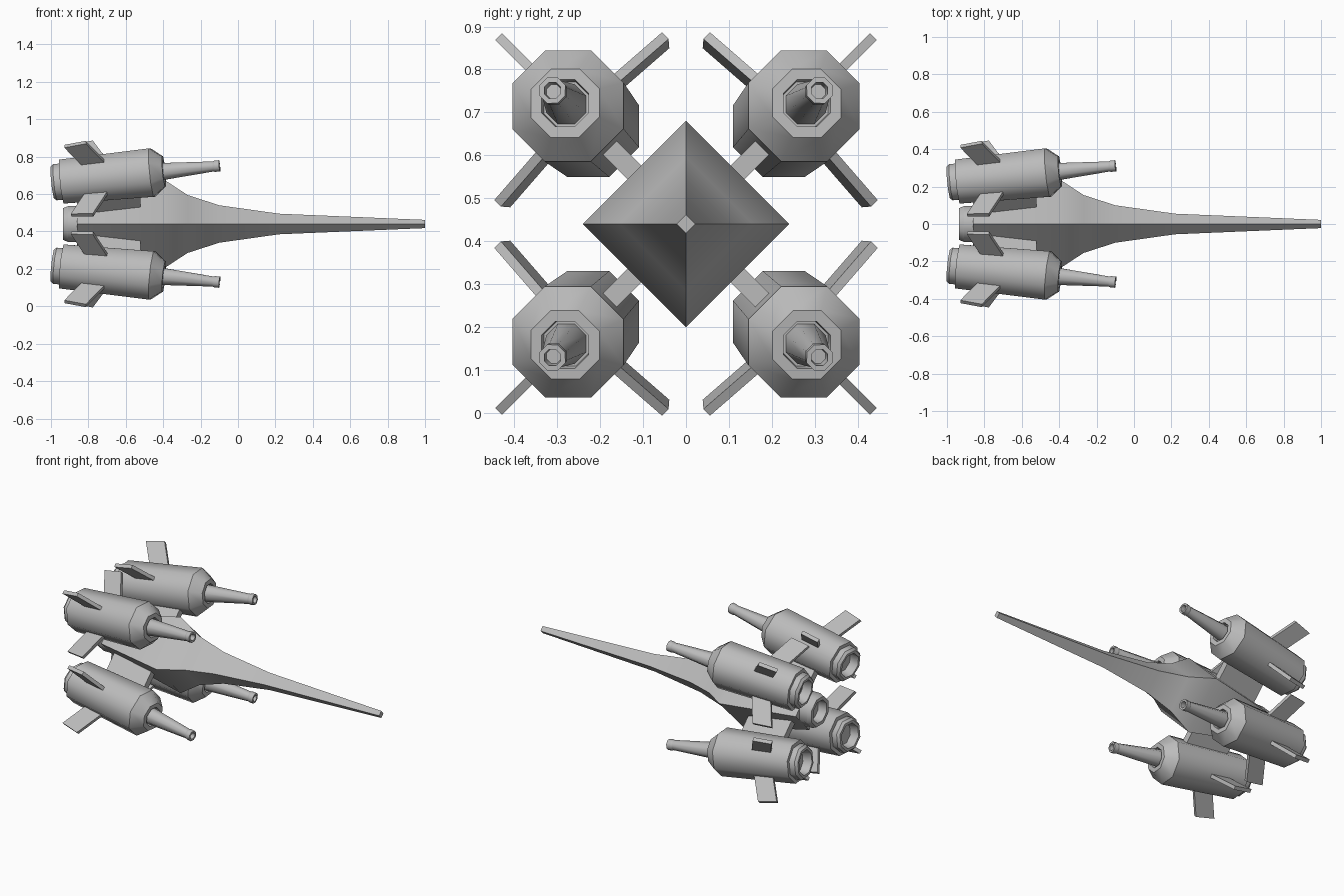
import bpy, bmesh, math
from mathutils import Matrix, Vector

old = bpy.data.objects.get("Cube")
if old:
    bpy.data.objects.remove(old, do_unlink=True)

grey = bpy.data.materials.new("hull grey")
grey.use_nodes = True
COLOUR = (0.5, 0.5, 0.5, 1)
grey.diffuse_color = COLOUR
grey.node_tree.nodes["Principled BSDF"].inputs["Base Color"].default_value = COLOUR

MID = 0.44  # height of the ship's axis


def finish(name, bm, matrix):
    bmesh.ops.recalc_face_normals(bm, faces=bm.faces)
    mesh = bpy.data.meshes.new(name)
    bm.to_mesh(mesh)
    bm.free()
    mesh.materials.append(grey)
    obj = bpy.data.objects.new(name, mesh)
    obj.matrix_world = matrix
    bpy.context.collection.objects.link(obj)
    return obj


def lathe(name, profile, sides, matrix, phase, across_flats, smooth_around):
    """Sweep (x, radius) points around x; rings or long edges stay sharp."""
    bm = bmesh.new()
    scale = 1 / math.cos(math.pi / sides) if across_flats else 1
    rings = []
    for x, r in profile:
        angles = [phase + 2 * math.pi * i / sides for i in range(sides)]
        rings.append([bm.verts.new((x, r * scale * math.cos(a), r * scale * math.sin(a)))
                      for a in angles])
    for a, b in zip(rings, rings[1:]):
        for i in range(sides):
            j = (i + 1) % sides
            bm.faces.new((a[i], a[j], b[j], b[i])).smooth = True
    bm.faces.new(rings[0])
    bm.faces.new(rings[-1])
    for e in bm.edges:
        along_ring = abs(e.verts[0].co.x - e.verts[1].co.x) < 1e-6 and len(
            {round(v.co.yz.length, 4) for v in e.verts}) == 1
        e.smooth = (along_ring != smooth_around) if not along_ring else not smooth_around
        if not along_ring:
            e.smooth = smooth_around
    # caps stay crisp
    for ring in (rings[0], rings[-1]):
        for i in range(sides):
            bm.edges.get((ring[i - 1], ring[i])).smooth = False
    return finish(name, bm, matrix)


def plate(name, outline, thickness, matrix):
    """Flat (x, z) outline given thickness along y."""
    bm = bmesh.new()
    face = bm.faces.new([bm.verts.new((x, -thickness / 2, z)) for x, z in outline])
    out = bmesh.ops.extrude_face_region(bm, geom=[face])
    for v in out["geom"]:
        if isinstance(v, bmesh.types.BMVert):
            v.co.y += thickness
    return finish(name, bm, matrix)


def frame(origin, forward, outward):
    """Matrix with local x forward and local z outward."""
    x = forward.normalized()
    z = (outward - outward.dot(x) * x).normalized()
    y = z.cross(x)
    return Matrix.Translation(origin) @ Matrix((x, y, z)).transposed().to_4x4()


axis = Matrix.Translation((0, 0, MID))

# Long four-sided hull and its rear nozzle
lathe("hull", [(-0.86, 0.135), (-0.4, 0.24), (-0.27, 0.155), (-0.1, 0.1),
               (0.22, 0.055), (1, 0.022)], 4, axis, 0, False, False)
lathe("hull_nozzle", [(-0.82, 0.095), (-0.91, 0.095), (-0.935, 0.085), (-0.935, 0.065),
                      (-0.88, 0.06)], 8, axis, math.pi / 8, True, True)

# Engine pod outline, from nozzle floor to gun bore
POD = [(-0.48, 0.062), (-0.535, 0.07), (-0.535, 0.085), (-0.52, 0.097), (-0.485, 0.097),
       (-0.485, 0.118), (0, 0.13), (0.065, 0.08), (0.065, 0.055), (0.04, 0.052)]
GUN = [(0.035, 0.047), (0.33, 0.027), (0.34, 0.03), (0.365, 0.03), (0.365, 0.019),
       (0.33, 0.017)]
FIN = [(-0.23, 0.1), (-0.355, 0.1), (-0.436, 0.262), (-0.318, 0.276)]
STRUT = [(-0.8, 0.06), (-0.52, 0.06), (-0.52, 0.3), (-0.8, 0.3)]

for sy, side in ((1, "back"), (-1, "front")):
    for sz, level in ((1, "upper"), (-1, "lower")):
        tag = f"{level}_{side}"
        outward = Vector((0, sy, sz))
        pod = frame(Vector((-0.46, 0.275 * sy, MID + 0.275 * sz)),
                    Vector((1, 0.1 * sy, 0.1 * sz)), outward)
        lathe("engine_" + tag, POD, 8, pod, math.pi / 8, True, True)
        lathe("gun_" + tag, GUN, 8, pod, math.pi / 8, True, True)
        # Three swept fins; the fourth side carries the strut
        for turn, word in ((-90, "a"), (0, "b"), (90, "c")):
            plate(f"fin_{tag}_{word}", FIN, 0.022,
                  pod @ Matrix.Rotation(math.radians(turn), 4, "X"))
        plate("strut_" + tag, STRUT, 0.045,
              frame(Vector((0, 0, MID)), Vector((1, 0, 0)), outward))
